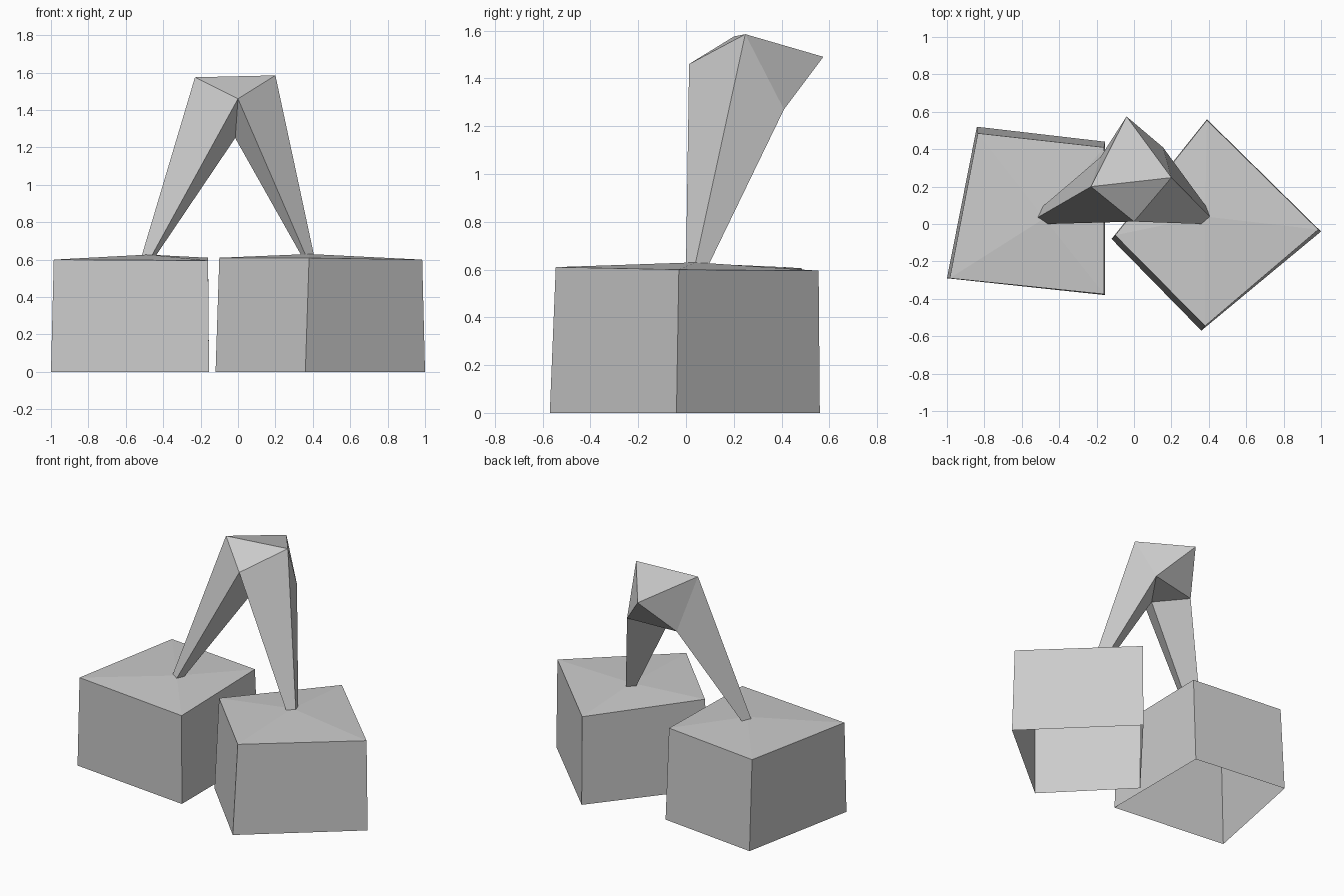
import bpy, bmesh

if "Cube" in bpy.data.objects:
    bpy.data.objects.remove(bpy.data.objects["Cube"])


def mesh_object(name, verts, faces):
    mesh = bpy.data.meshes.new(name)
    mesh.from_pydata(verts, [], faces)
    bm = bmesh.new()
    bm.from_mesh(mesh)
    bmesh.ops.recalc_face_normals(bm, faces=bm.faces)
    bm.to_mesh(mesh)
    bm.free()
    obj = bpy.data.objects.new(name, mesh)
    bpy.context.collection.objects.link(obj)
    return obj


def block(name, base, top, peak):
    """Tapered block, open underneath, with a very shallow pyramid top."""
    verts = [(x, y, 0) for x, y in base] + top + [peak]
    faces = []
    for i in range(4):
        j = (i + 1) % 4
        faces += [(i, j, 4 + j, 4 + i), (4 + i, 4 + j, 8)]
    mesh_object(name, verts, faces)


# Blocks under the feet
block("left_block",
      [(-1, -.29), (-.155, -.38), (-.155, .44), (-.84, .52)],
      [(-.985, -.29, .6), (-.16, -.375, .595), (-.16, .41, .61), (-.835, .485, .605)],
      (-.48, .03, .627))
block("right_block",
      [(-.12, -.08), (.36, -.57), (1, -.04), (.39, .56)],
      [(-.1, -.06, .61), (.38, -.545, .61), (.985, -.03, .6), (.39, .555, .595)],
      (.38, .04, .63))

# Forked legs: hip points, then a small four-sided foot on each side
hip = {
    "front": (0, .013, 1.46), "left": (-.23, .2, 1.575),
    "right": (.2, .248, 1.585), "back": (-.04, .575, 1.49),
    "back_right": (.155, .41, 1.27), "back_left": (-.18, .357, 1.25),
    "crotch": (-.015, .16, 1.25),
}
names = list(hip)
verts = list(hip.values())
faces = [[names.index(n) for n in f] for f in (
    ("front", "right", "left"), ("left", "right", "back"),
    ("right", "back_right", "back"), ("back", "back_left", "left"),
    ("back", "back_right", "back_left"), ("back_right", "crotch", "back_left"))]


def leg(ring, foot):
    start = len(verts)
    verts.extend((x, y, .62) for x, y in foot)
    top = [names.index(n) for n in ring]
    for i in range(4):
        j = (i + 1) % 4
        faces.append([top[i], top[j], start + j, start + i])


leg(("front", "right", "back_right", "crotch"),
    [(.363, 0), (.407, .038), (.385, .095), (.34, .05)])
leg(("front", "left", "back_left", "crotch"),
    [(-.462, 0), (-.515, .035), (-.487, .095), (-.44, .05)])
mesh_object("forked_legs", verts, faces)
